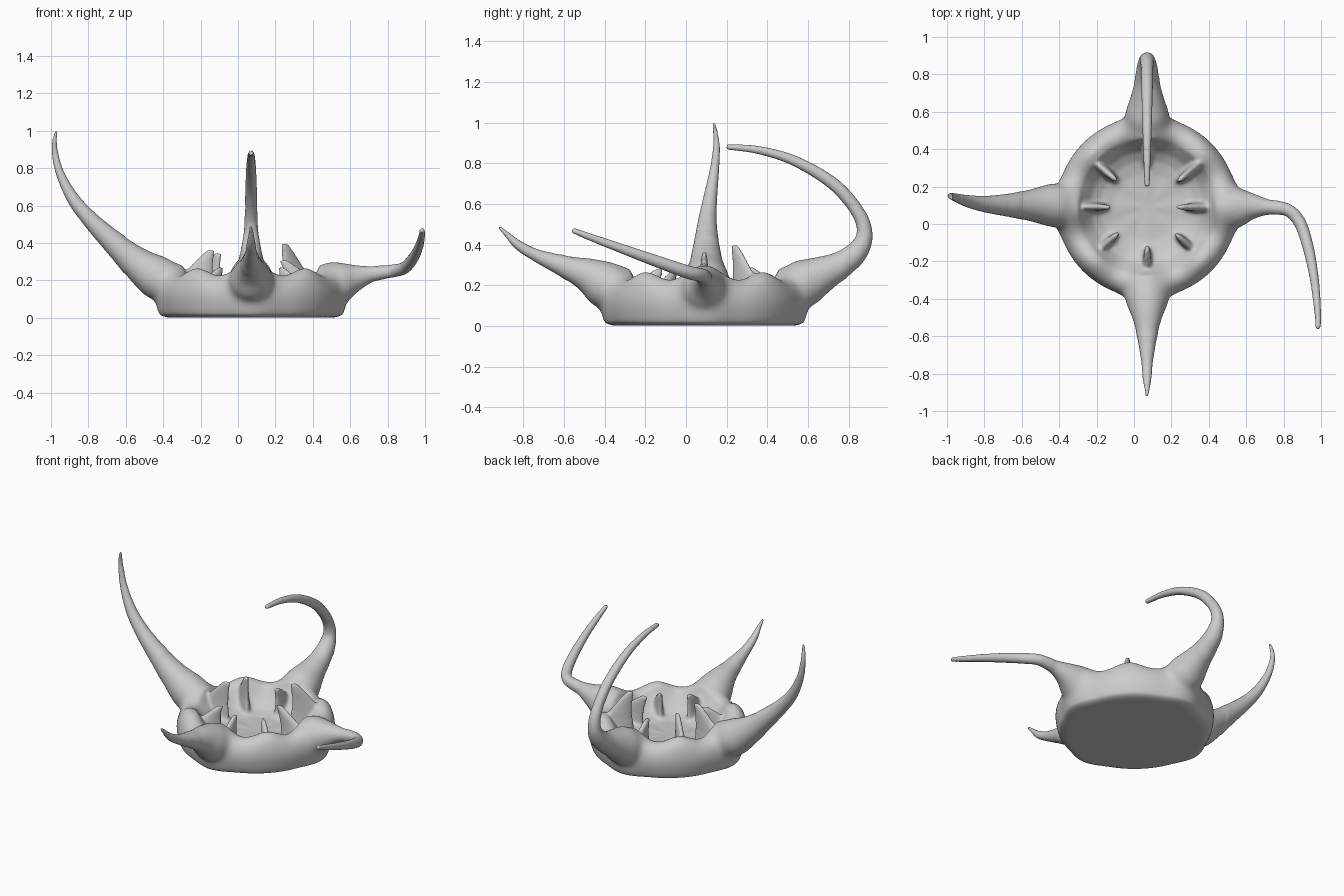
import bpy, bmesh
from math import sin, cos, pi, radians
from mathutils import Vector

if "Cube" in bpy.data.objects:
    bpy.data.objects.remove(bpy.data.objects["Cube"])

CX, CY = 0.07, 0.09          # centre of the bowl
bm = bmesh.new()


def loft(rings):
    """Skin a list of vertex-position rings and cap both ends."""
    loops = [[bm.verts.new(p) for p in ring] for ring in rings]
    n = len(loops[0])
    for a, b in zip(loops, loops[1:]):
        for i in range(n):
            j = (i + 1) % n
            bm.faces.new((a[i], a[j], b[j], b[i]))
    bm.faces.new(loops[0][::-1])
    bm.faces.new(loops[-1])


def spline(pts, steps=8):
    """Catmull-Rom through 4D points (x, y, z, radius)."""
    p = [Vector(q) for q in pts]
    p = [2 * p[0] - p[1]] + p + [2 * p[-1] - p[-2]]
    out = []
    for k in range(1, len(p) - 2):
        a, b, c, d = p[k - 1:k + 3]
        for s in range(steps):
            t = s / steps
            out.append(0.5 * (2 * b + (c - a) * t + (2 * a - 5 * b + 4 * c - d) * t * t
                              + (3 * b - a - 3 * c + d) * t ** 3))
    return out + [p[-2]]


def arm(pts, n=20):
    path = spline(pts)
    side, rings = None, []
    for i, q in enumerate(path):
        tan = (path[min(i + 1, len(path) - 1)] - path[max(i - 1, 0)]).to_3d().normalized()
        if side is None:
            side = tan.cross(Vector((0, 0, 1)))
        side = (side - tan * side.dot(tan)).normalized()
        up = side.cross(tan)
        r = max(q.w, 0.007)
        rings.append([q.to_3d() + r * (cos(2 * pi * k / n) * side + sin(2 * pi * k / n) * up)
                      for k in range(n)])
    loft(rings)


# bowl: lathed profile with a wavy rim and a wall that flares toward the four arms
profile = [(0.01, 0.002), (0.425, 0.002), (0.462, 0.015), (0.478, 0.06), (0.488, 0.12),
           (0.48, 0.18), (0.455, 0.235), (0.41, 0.262), (0.37, 0.245), (0.338, 0.20),
           (0.30, 0.15), (0.25, 0.118), (0.18, 0.1), (0.01, 0.095)]
rings = []
for r, z in profile:
    ring = []
    for k in range(96):
        a = 2 * pi * k / 96
        flare = max(0, cos(4 * a)) ** 2
        lift = 1 + (0.06 * cos(4 * a) + 0.11 * cos(8 * a)) * min(1, z / 0.24) ** 2
        rr = r * (1 + 0.06 * flare * (r > 0.4))
        ring.append((CX + rr * cos(a), CY + rr * sin(a), z * lift))
    rings.append(ring)
loft(rings)

# left arm sweeps up high
arm([(-0.37, 0.1, 0.18, 0.1), (-0.43, 0.1, 0.215, 0.12), (-0.53, 0.1, 0.285, 0.094),
     (-0.65, 0.1, 0.39, 0.066), (-0.78, 0.105, 0.515, 0.046), (-0.88, 0.12, 0.635, 0.034),
     (-0.95, 0.14, 0.77, 0.023), (-0.978, 0.15, 0.88, 0.017), (-0.98, 0.145, 0.95, 0.012),
     (-0.97, 0.135, 1.0, 0.008)])
# right arm bends toward the front
arm([(0.51, 0.09, 0.18, 0.1), (0.56, 0.09, 0.195, 0.11), (0.62, 0.095, 0.212, 0.08),
     (0.72, 0.09, 0.235, 0.046), (0.82, 0.075, 0.25, 0.035), (0.885, 0.01, 0.265, 0.033),
     (0.93, -0.12, 0.31, 0.03), (0.965, -0.3, 0.375, 0.024), (0.982, -0.47, 0.437, 0.018),
     (0.985, -0.56, 0.472, 0.013)])
# front arm, short with an upturned point
arm([(CX, -0.345, 0.18, 0.1), (CX, -0.4, 0.205, 0.12), (CX, -0.48, 0.25, 0.09),
     (CX, -0.6, 0.295, 0.056), (CX, -0.73, 0.345, 0.032), (CX, -0.82, 0.395, 0.024),
     (CX, -0.88, 0.45, 0.014), (CX, -0.92, 0.49, 0.007)])
# back arm curls over the bowl
arm([(CX, 0.53, 0.18, 0.1), (CX, 0.58, 0.21, 0.122), (CX, 0.66, 0.25, 0.097),
     (CX, 0.76, 0.302, 0.07), (CX, 0.84, 0.365, 0.055), (CX, 0.878, 0.45, 0.04),
     (CX, 0.848, 0.555, 0.034), (CX, 0.73, 0.695, 0.031), (CX, 0.54, 0.81, 0.026),
     (CX, 0.36, 0.865, 0.02), (CX, 0.2, 0.882, 0.014)])

# inner teeth: tapering hooked fins around the wall (angle, tip height, inward shift)
sections = [(0.0, 0.19, 0.41, 0.04), (0.3, 0.205, 0.41, 0.032), (0.5, 0.21, 0.40, 0.025),
            (0.7, 0.21, 0.34, 0.02), (0.88, 0.205, 0.285, 0.017), (1.0, 0.20, 0.245, 0.012)]
for deg, tip, shift in [(0, 0.31, 0.05), (40, 0.40, -0.01), (90, 0.29, 0), (139, 0.35, -0.01),
                        (180, 0.365, 0.01), (222, 0.27, 0), (270, 0.28, 0), (317, 0.27, 0)]:
    a = radians(deg)
    out, side = Vector((cos(a), sin(a), 0)), Vector((-sin(a), cos(a), 0))
    rings = []
    for f, r0, r1, w in sections:
        c = Vector((CX, CY, 0.05 + f * (tip - 0.05))) + out * ((r0 + r1) / 2 - shift * f)
        rings.append([c + out * (r1 - r0) / 2 * cos(2 * pi * k / 16) + side * w * sin(2 * pi * k / 16)
                      for k in range(16)])
    loft(rings)

bmesh.ops.recalc_face_normals(bm, faces=bm.faces)
mesh = bpy.data.meshes.new("bowl_with_arms")
bm.to_mesh(mesh)
bm.free()
obj = bpy.data.objects.new("bowl_with_arms", mesh)
bpy.context.collection.objects.link(obj)
bpy.context.view_layer.objects.active = obj
obj.select_set(True)

# fuse everything into one skin
rem = obj.modifiers.new("fuse", 'REMESH')
rem.mode = 'VOXEL'
rem.voxel_size = 0.009
bpy.ops.object.modifier_apply(modifier=rem.name)

# blend the joints: strong on wall and arm roots, light elsewhere
bm = bmesh.new()
bm.from_mesh(obj.data)
centre = Vector((CX, CY))
dist = {v: (v.co.xy - centre).length for v in bm.verts}
roots = [v for v in bm.verts if 0.37 < dist[v] < 0.68 and 0.05 < v.co.z < 0.5]
inner = [v for v in bm.verts if dist[v] < 0.75 and v.co.z < 0.6]
for verts, times in ((roots, 40), (inner, 6)):
    for _ in range(times):
        bmesh.ops.smooth_vert(bm, verts=verts, factor=0.5,
                              use_axis_x=True, use_axis_y=True, use_axis_z=True)
bm.to_mesh(obj.data)
bm.free()
bpy.ops.object.shade_smooth()
